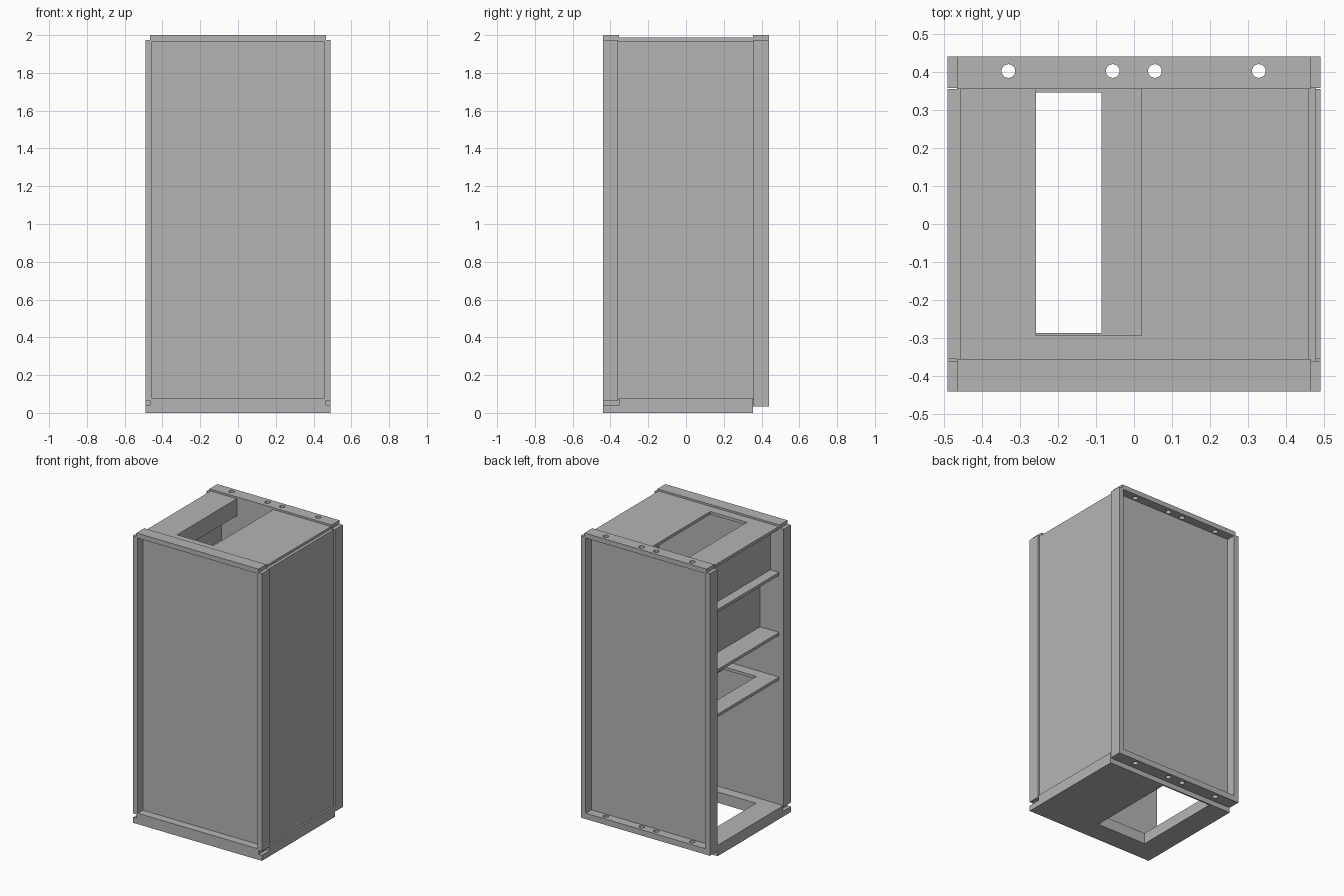
import bpy
import bmesh
from mathutils import Matrix, Vector

if "Cube" in bpy.data.objects:
    bpy.data.objects.remove(bpy.data.objects["Cube"])

GREY = (0.46, 0.46, 0.46, 1)
grey = bpy.data.materials.new("plain grey")
grey.use_nodes = True
grey.diffuse_color = GREY
grey.node_tree.nodes["Principled BSDF"].inputs["Base Color"].default_value = GREY


def make(name, bm):
    mesh = bpy.data.meshes.new(name)
    bm.to_mesh(mesh)
    bm.free()
    mesh.materials.append(grey)
    ob = bpy.data.objects.new(name, mesh)
    bpy.context.collection.objects.link(ob)
    return ob


def box(name, x, y, z):
    """Box from three (low, high) ranges."""
    lo, hi = Vector((x[0], y[0], z[0])), Vector((x[1], y[1], z[1]))
    bm = bmesh.new()
    bmesh.ops.create_cube(bm, size=1, matrix=Matrix.Translation((lo + hi) / 2)
                          @ Matrix.Diagonal((*(hi - lo), 1)))
    return make(name, bm)


def cut(ob, cutter):
    """Subtract the cutter and discard it."""
    cutter.hide_render = True
    mod = ob.modifiers.new("cut", 'BOOLEAN')
    mod.operation = 'DIFFERENCE'
    mod.solver = 'EXACT'
    mod.object = cutter
    bpy.context.view_layer.objects.active = ob
    bpy.ops.object.modifier_apply(modifier=mod.name)
    bpy.data.objects.remove(cutter)


W, D = 0.49, 0.44          # half width, half depth
RAIL = 0.465               # half length of the rails
INNER = 0.36               # half depth of the interior
SIDE = 0.457               # half width of the interior
depth = (-INNER, INNER)

# Base tray with floor opening
base = box("base", (-W, W), (-D, 0.355), (0, 0.075))
cut(base, box("floor_cutter", (-0.33, 0.05), (-0.29, 0.345), (-0.1, 0.2)))
for s in (-1, 1):
    ends = sorted((s * RAIL, s * 0.6))
    cut(base, box("notch_cutter", ends, (-0.6, -0.355), (0.038, 0.2)))

# Corner posts
for side, s in (("left", 1), ("right", -1)):
    xs = sorted((s * 0.455, s * W))
    box("front_post_" + side, xs, (-D, -INNER), (0.065, 1.975))
    box("back_post_" + side, xs, (0.357, D), (0.035, 1.975))

# Top and bottom rails, the back pair drilled
box("top_front_rail", (-RAIL, RAIL), (-D, -0.355), (1.967, 2))
for name, z in (("top_back_rail", (1.967, 2)), ("bottom_back_rail", (0.035, 0.075))):
    rail = box(name, (-RAIL, RAIL), (0.355, D), z)
    for x in (-0.33, -0.056, 0.055, 0.328):
        bm = bmesh.new()
        bmesh.ops.create_cone(bm, cap_ends=True, segments=24, radius1=0.018,
                              radius2=0.018, depth=0.2,
                              matrix=Matrix.Translation((x, 0.402, sum(z) / 2)))
        cut(rail, make("bolt_cutter", bm))

# Recessed wall panels; one side stays open
box("front_panel", (-SIDE, SIDE), (-0.385, -0.36), (0.07, 1.97))
box("back_panel", (-SIDE, SIDE), (0.358, 0.378), (0.07, 1.97))
box("side_panel", (0.458, 0.478), depth, (0.07, 1.97))

# Top cover with duct opening and its collar
cover = box("top_cover", (-SIDE, 0.458), depth, (1.967, 1.987))
cut(cover, box("cover_cutter", (-0.258, 0.02), (-0.293, 0.357), (1.8, 2.2)))
box("duct_collar", (-0.27, -0.258), (-0.293, 0.358), (1.87, 1.97))

# Stepped shelves and the dividers behind them
box("upper_shelf", (-SIDE, -0.3), depth, (1.65, 1.67))
box("middle_shelf", (-SIDE, -0.3), depth, (1.237, 1.257))
box("upper_divider", (-0.39, -0.378), depth, (1.67, 1.967))
box("lower_divider", (-0.312, -0.3), depth, (1.257, 1.65))
lower = box("lower_shelf", (-SIDE, SIDE), depth, (0.93, 0.95))
cut(lower, box("shelf_cutter", (-0.335, -0.085), (-0.287, 0.345), (0.8, 1.1)))
